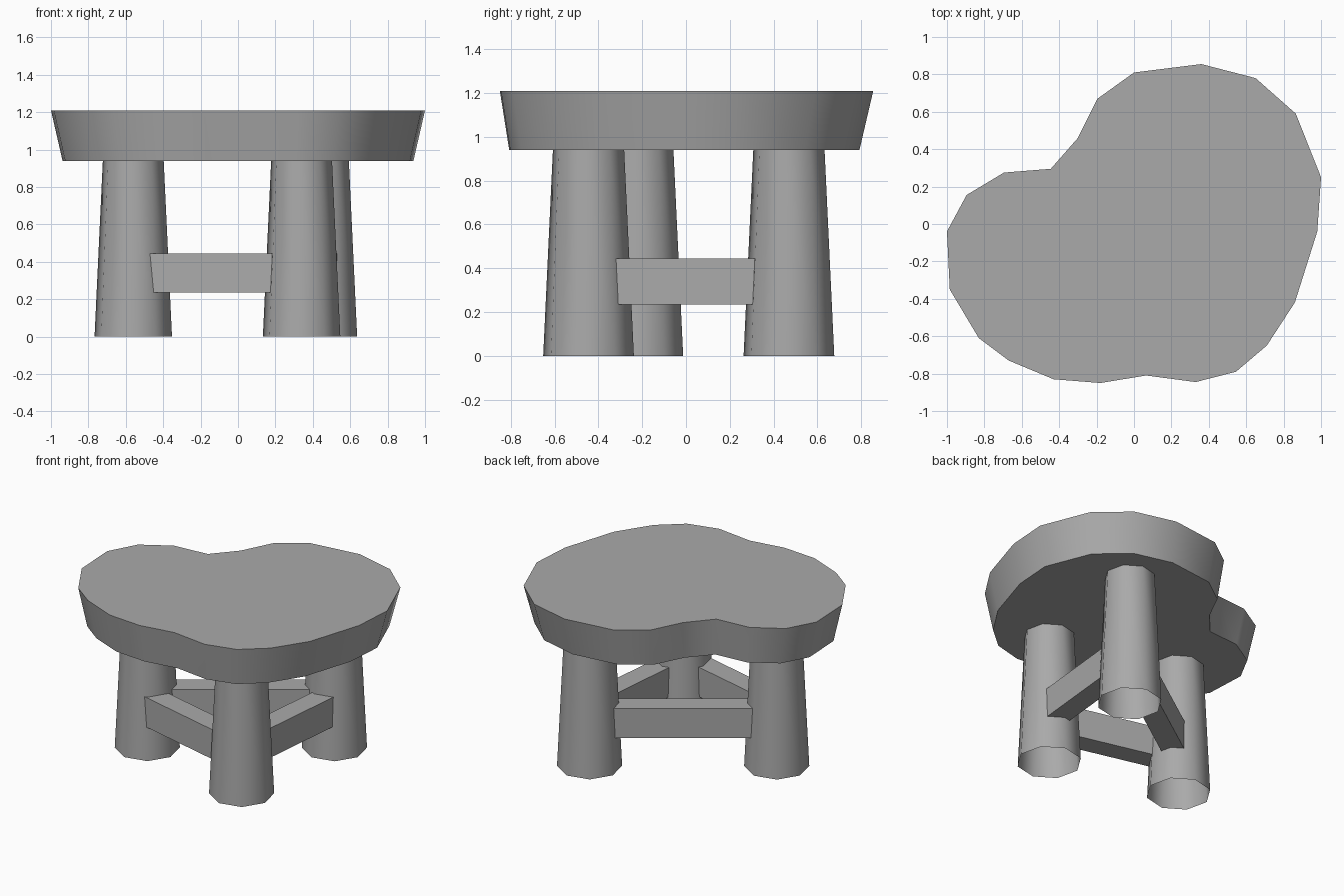
import bpy
import bmesh
from math import radians
from mathutils import Vector, Matrix

if "Cube" in bpy.data.objects:
    bpy.data.objects.remove(bpy.data.objects["Cube"], do_unlink=True)

stone = bpy.data.materials.new("stone grey")
stone.use_nodes = True
GREY = (0.4, 0.4, 0.4, 1.0)
stone.diffuse_color = GREY
stone.node_tree.nodes["Principled BSDF"].inputs["Base Color"].default_value = GREY


def finish(name, bm, smooth_angle=None):
    """Turn a bmesh into a named object, with optional smooth shading."""
    bmesh.ops.recalc_face_normals(bm, faces=bm.faces)
    mesh = bpy.data.meshes.new(name)
    bm.to_mesh(mesh)
    bm.free()
    mesh.materials.append(stone)
    obj = bpy.data.objects.new(name, mesh)
    bpy.context.collection.objects.link(obj)
    if smooth_angle:
        bpy.ops.object.select_all(action="DESELECT")
        obj.select_set(True)
        bpy.context.view_layer.objects.active = obj
        bpy.ops.object.shade_smooth_by_angle(angle=radians(smooth_angle))
    return obj


# Table top: irregular slab outline, narrowing towards its underside
SLAB_BOTTOM, SLAB_TOP = 0.94, 1.21
outline = [
    (0, .81), (.36, .855), (.65, .78), (.865, .59), (1, .25), (.98, -.04),
    (.86, -.42), (.71, -.65), (.545, -.79), (.33, -.845), (.065, -.81),
    (-.18, -.85), (-.43, -.83), (-.67, -.73), (-.83, -.61), (-.985, -.35),
    (-1, -.04), (-.895, .155), (-.695, .275), (-.445, .295), (-.3, .46),
    (-.195, .67),
]
TAPER = 0.938
bm = bmesh.new()
upper = [bm.verts.new((x, y, SLAB_TOP)) for x, y in outline]
lower = [bm.verts.new((x * TAPER, y * TAPER - 0.01, SLAB_BOTTOM)) for x, y in outline]
bm.faces.new(upper)
bm.faces.new(lower[::-1])
for i in range(len(outline)):
    j = (i + 1) % len(outline)
    bm.faces.new((upper[j], upper[i], lower[i], lower[j]))
finish("table_top", bm, 60)

# Legs: tapered eight-sided tubes, open at the ends
legs = {
    "right": Vector((-0.56, -0.22, 0)),
    "front": Vector((0.34, -0.445, 0)),
    "back": Vector((0.43, 0.47, 0)),
}
for name, foot in legs.items():
    bm = bmesh.new()
    bmesh.ops.create_cone(
        bm, cap_ends=False, segments=8, radius1=0.21, radius2=0.165, depth=SLAB_BOTTOM,
        matrix=Matrix.Translation(foot + Vector((0, 0, SLAB_BOTTOM / 2)))
        @ Matrix.Rotation(radians(-9.6), 4, "Z"))
    finish(name + "_leg", bm, 60)


# Stretchers: plain beams from leg to leg, set towards the outside
def stretcher(start, end, outer):
    a, b = legs[start], legs[end]
    along = (b - a).normalized()
    outward = Vector((along.y, -along.x, 0))
    thick, height = 0.15, 0.21
    centre = (a + b) / 2 + outward * (outer - thick / 2) + Vector((0, 0, 0.34))
    turn = along.to_track_quat("X", "Z").to_matrix().to_4x4()
    size = Matrix.Diagonal(((b - a).length - 0.12, thick, height, 1))
    bm = bmesh.new()
    bmesh.ops.create_cube(bm, size=1, matrix=Matrix.Translation(centre) @ turn @ size)
    finish(start + "_to_" + end + "_stretcher", bm)


stretcher("right", "front", 0.132)
stretcher("front", "back", 0.115)
stretcher("back", "right", 0.08)
